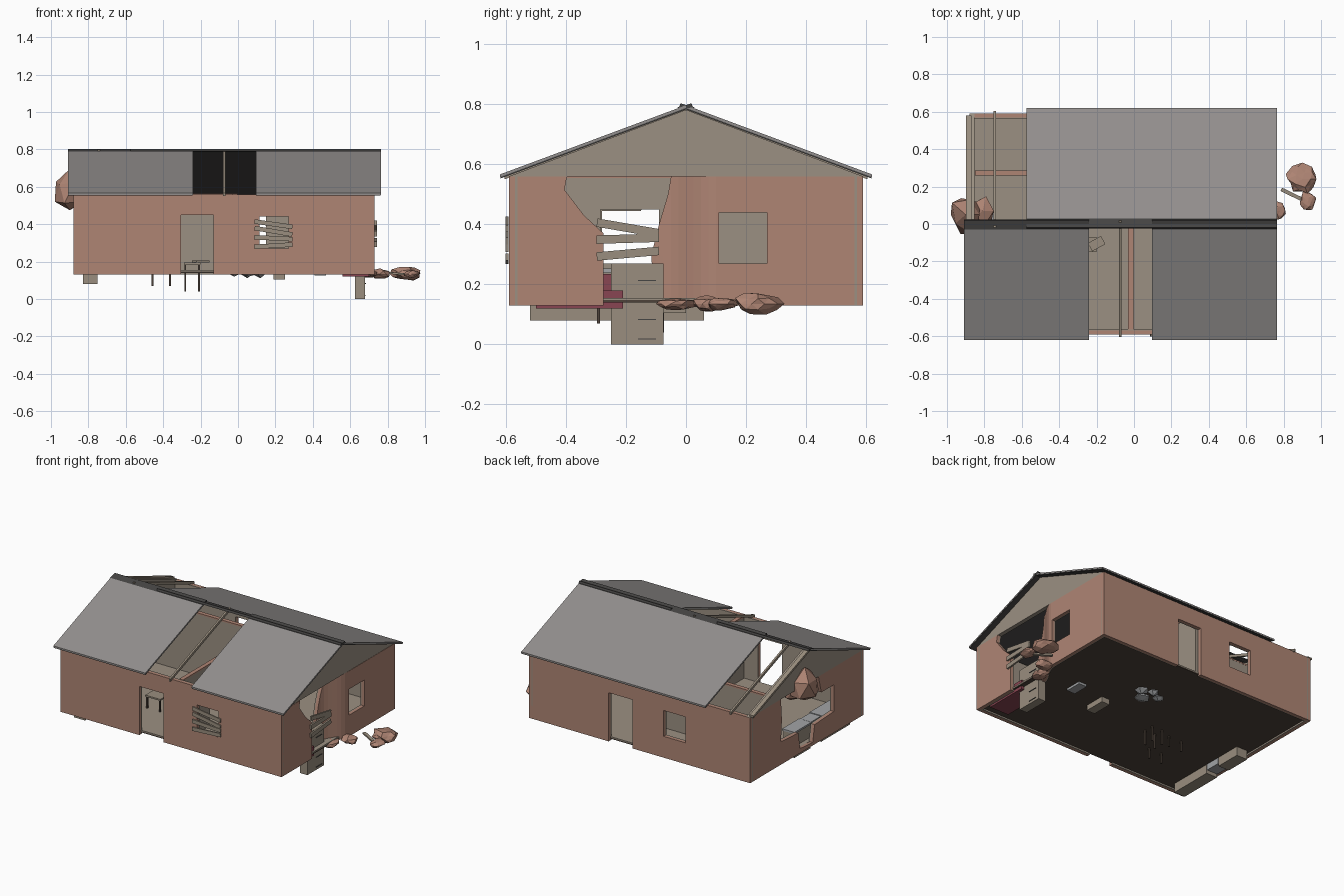
import bpy, bmesh, math, random
from mathutils import Matrix, Vector

if "Cube" in bpy.data.objects:
    bpy.data.objects.remove(bpy.data.objects["Cube"])

random.seed(4)

def mat(name, rgb):
    m = bpy.data.materials.new(name)
    m.diffuse_color = (*rgb, 1)
    m.use_nodes = True
    m.node_tree.nodes["Principled BSDF"].inputs["Base Color"].default_value = m.diffuse_color
    return m

RED = mat("brick", (0.43, 0.235, 0.175))
BEIGE = mat("plaster", (0.33, 0.28, 0.225))
WOOD = mat("old_wood", (0.32, 0.27, 0.21))
BROWN = mat("underfloor", (0.075, 0.055, 0.042))
ROOF = mat("roof_sheet", (0.29, 0.275, 0.27))
DARK = mat("roof_underside", (0.06, 0.058, 0.056))
SOFA = mat("sofa_cloth", (0.25, 0.06, 0.085))
GREY = mat("stone", (0.36, 0.37, 0.38))

# Local profile plane to world: X = profile in y-z, Y = profile in x-z
X = Matrix(((0, 0, 1, 0), (1, 0, 0, 0), (0, 1, 0, 0), (0, 0, 0, 1)))
Y = Matrix(((1, 0, 0, 0), (0, 0, -1, 0), (0, 1, 0, 0), (0, 0, 0, 1)))

def add(name, mesh, material):
    ob = bpy.data.objects.new(name, mesh)
    mesh.materials.clear()
    mesh.materials.append(material)
    bpy.context.collection.objects.link(ob)
    return ob

def prism(name, plane, lo, hi, loops, material):
    """Filled profile (first loop outline, others holes) from lo to hi along the plane normal."""
    cu = bpy.data.curves.new(name, 'CURVE')
    cu.dimensions, cu.fill_mode, cu.extrude = '2D', 'BOTH', (hi - lo) / 2
    for pts in loops:
        s = cu.splines.new('POLY')
        s.points.add(len(pts) - 1)
        for p, q in zip(s.points, pts):
            p.co = (q[0], q[1], 0, 1)
        s.use_cyclic_u = True
    tmp = bpy.data.objects.new("tmp", cu)
    bpy.context.collection.objects.link(tmp)
    bpy.context.view_layer.update()
    me = bpy.data.meshes.new_from_object(tmp.evaluated_get(bpy.context.evaluated_depsgraph_get()))
    bpy.data.objects.remove(tmp)
    mid = (lo + hi) / 2
    me.transform(plane)
    me.transform(Matrix.Translation((mid, 0, 0) if plane is X else (0, mid, 0)))
    bm = bmesh.new()
    bm.from_mesh(me)
    bmesh.ops.remove_doubles(bm, verts=bm.verts, dist=1e-5)
    bmesh.ops.recalc_face_normals(bm, faces=bm.faces)
    for f in bm.faces:
        f.smooth = False
    bm.to_mesh(me)
    bm.free()
    return add(name, me, material)

def rect(a, b, c, d):
    return [(a, c), (b, c), (b, d), (a, d)]

def box(name, x, y, z, material, rot=(0, 0, 0)):
    bm = bmesh.new()
    bmesh.ops.create_cube(bm, size=1)
    me = bpy.data.meshes.new(name)
    bmesh.ops.scale(bm, vec=(x[1] - x[0], y[1] - y[0], z[1] - z[0]), verts=bm.verts)
    bm.to_mesh(me)
    bm.free()
    ob = add(name, me, material)
    ob.location = (sum(x) / 2, sum(y) / 2, sum(z) / 2)
    ob.rotation_euler = rot
    return ob

def rock(name, loc, size, material, sub=1):
    bm = bmesh.new()
    bmesh.ops.create_icosphere(bm, subdivisions=sub, radius=1)
    for v in bm.verts:
        k = random.uniform(0.72, 1.05)
        v.co = Vector(c * s * k for c, s in zip(v.co, size))
    me = bpy.data.meshes.new(name)
    bm.to_mesh(me)
    bm.free()
    add(name, me, material).location = loc

# Walls: brick skin outside, plaster inside, with openings
def wall(name, plane, at, side, loops, dent=False):
    for part, a, b, m in (("brick", 0, 0.02, RED), ("plaster", 0.02, 0.028, BEIGE)):
        lo, hi = sorted((at - side * a, at - side * b))
        ob = prism(f"{name}_{part}", plane, lo, hi, loops, m)
        if dent:  # wall pushed inwards beside the breach
            bm = bmesh.new()
            bm.from_mesh(ob.data)
            for i in range(9):
                bmesh.ops.bisect_plane(bm, geom=bm.verts[:] + bm.edges[:] + bm.faces[:],
                                       plane_co=(0, -0.1 + i * 0.025, 0), plane_no=(0, 1, 0))
            for v in bm.verts:
                if -0.2 < v.co.y < 0.1:
                    t = min(1, (0.1 - v.co.y) / 0.19)
                    v.co.x -= 0.08 * t * t * (3 - 2 * t)
            bm.to_mesh(ob.data)
            bm.free()

B, T = 0.13, 0.56
wall("front_wall", Y, -0.59, -1, [
    [(-0.88, B), (-0.305, B), (-0.305, 0.45), (-0.13, 0.45), (-0.13, B), (0.73, B), (0.73, T), (-0.88, T)],
    rect(0.115, 0.27, 0.27, 0.44)])
wall("back_wall", Y, 0.59, 1, [
    [(-0.88, B), (-0.025, B), (-0.025, 0.45), (0.15, 0.45), (0.15, B), (0.73, B), (0.73, T), (-0.88, T)],
    rect(-0.41, -0.25, 0.27, 0.44)])
wall("right_wall", X, 0.73, 1, [
    [(-0.59, B), (-0.275, B), (-0.275, 0.37), (-0.34, 0.43), (-0.405, 0.515), (-0.40, 0.545), (-0.395, T), (-0.59, T)]])
wall("right_wall_far", X, 0.73, 1, [
    [(-0.11, B), (0.59, B), (0.59, T), (-0.05, T), (-0.06, 0.5), (-0.09, 0.4), (-0.115, 0.3)],
    rect(0.11, 0.27, 0.27, 0.44)], dent=True)
wall("left_wall", X, -0.88, -1, [
    [(-0.59, B), (0.59, B), (0.59, T), (0.27, T), (0.26, 0.42), (0.27, 0.28), (0.09, 0.27), (0.07, 0.16),
     (-0.06, 0.15), (-0.08, 0.26), (-0.28, 0.27), (-0.28, 0.445), (-0.15, 0.445), (-0.12, T), (-0.59, T)]])

# Gables
for name, lo in (("left_gable", -0.88), ("right_gable", 0.70)):
    prism(name, X, lo, lo + 0.028, [[(-0.59, T), (0.59, T), (0, 0.782)]], BEIGE)

# Floor and partitions
box("floor_underside", (-0.86, 0.71), (-0.57, 0.57), (0.14, 0.147), BROWN)
box("floor_top", (-0.86, 0.71), (-0.57, 0.57), (0.147, 0.154), BEIGE)
prism("long_partition", X, -0.03, -0.005, [
    [(-0.565, 0.15), (-0.285, 0.15), (-0.285, 0.45), (-0.09, 0.45), (-0.09, 0.15), (0.565, 0.15),
     (0.565, T), (-0.565, T)]], BEIGE)
prism("back_partition", Y, 0.26, 0.285, [rect(-0.85, -0.03, 0.15, T)], BEIGE)
box("long_partition_cap", (-0.031, -0.004), (-0.565, 0.565), (0.555, 0.564), RED)
box("back_partition_cap", (-0.85, -0.031), (0.259, 0.286), (0.555, 0.564), RED)

# Roof sheets with dark undersides, ridge strips and bare rafters
def slope(s, top, thick, y0=0.0, y1=0.62):
    z = lambda y: top - y * 0.372
    return [(s * y0, z(y0)), (s * y1, z(y1)), (s * y1, z(y1) - thick), (s * y0, z(y0) - thick)]

for name, s, a, b in (("front_roof_left", -1, -0.91, -0.24), ("front_roof_right", -1, 0.095, 0.765),
                      ("back_roof", 1, -0.575, 0.765)):
    prism(name, X, a, b, [slope(s, 0.797, 0.009)], ROOF)
    prism(name + "_lining", X, a + 0.002, b - 0.002, [slope(s, 0.788, 0.005, 0, 0.618)], DARK)
    prism(name + "_ridge_strip", X, a, b, [[(s * 0.01, 0.785), (s * 0.03, 0.789), (-s * 0.018, 0.803), (-s * 0.024, 0.79)]], DARK)
for i, (s, x) in enumerate(((-1, -0.073), (1, -0.745))):
    prism(f"rafter_{i}", X, x - 0.006, x + 0.006, [slope(s, 0.793, 0.018, -0.02, 0.605)], WOOD)
prism("gable_rafter", X, -0.898, -0.87, [slope(1, 0.79, 0.015, 0, 0.58)], WOOD)

# Boards nailed over the front window and the breach
for i, (z, a) in enumerate(((0.40, 0.14), (0.362, 0.17), (0.325, 0.05), (0.285, -0.06))):
    box(f"window_board_{i}", (0.087, 0.292), (-0.601, -0.592), (z - 0.012, z + 0.012), WOOD, (0, a, 0))
for i, (z, a) in enumerate(((0.388, -0.17), (0.352, 0.03), (0.302, 0.09))):
    box(f"breach_board_{i}", (0.731, 0.742), (-0.298, -0.09), (z - 0.014, z + 0.014), WOOD, (a, 0, 0))

# Sofa and cabinet by the breach
box("sofa_seat", (0.56, 0.70), (-0.50, -0.21), (0.12, 0.18), SOFA)
box("sofa_back", (0.56, 0.60), (-0.50, -0.21), (0.18, 0.235), SOFA)
box("cabinet", (0.625, 0.68), (-0.25, -0.075), (0, 0.27), WOOD)
for i in range(4):
    box(f"drawer_handle_{i}", (0.68, 0.684), (-0.16, -0.10), (0.016 + i * 0.065, 0.020 + i * 0.065), DARK)

# Kitchen counter with stove
box("counter_left", (-0.83, -0.75), (-0.52, -0.22), (0.08, 0.24), WOOD)
box("stove", (-0.83, -0.75), (-0.215, -0.115), (0.10, 0.25), GREY)
box("counter_right", (-0.83, -0.75), (-0.11, 0.06), (0.08, 0.24), WOOD)
for i, (a, b) in enumerate(((-0.525, -0.22), (-0.11, 0.065))):
    box(f"countertop_{i}", (-0.835, -0.745), (a, b), (0.24, 0.252), GREY)

# Table, stool, crate and fallen panel
def table(name, x, y, hw, hd, top, foot):
    box(name + "_top", (x - hw, x + hw), (y - hd, y + hd), (top - 0.01, top), WOOD)
    for i in (-1, 1):
        for j in (-1, 1):
            lx, ly = x + i * (hw - 0.008), y + j * (hd - 0.008)
            box(f"{name}_leg_{i}_{j}", (lx - 0.005, lx + 0.005), (ly - 0.005, ly + 0.005), (foot, top - 0.01), BROWN)

table("table", -0.41, -0.2, 0.055, 0.1, 0.24, 0.07)
table("stool", -0.245, -0.11, 0.045, 0.04, 0.195, 0.04)
box("loose_board", (-0.24, -0.16), (-0.13, -0.08), (0.196, 0.206), WOOD, (0, 0, 0.5))
box("crate", (0.19, 0.25), (-0.14, 0), (0.105, 0.21), WOOD)
box("fallen_panel", (0.41, 0.47), (-0.06, 0.05), (0.125, 0.16), GREY)

# Rubble indoors, outside and hanging on the left wall
for i, (x, y, r) in enumerate(((-0.02, 0.2, 0.05), (0.06, 0.14, 0.06), (0.12, 0.21, 0.055), (0.05, 0.24, 0.04))):
    rock(f"indoor_stone_{i}", (x, y, 0.15), (r, r, 0.038), GREY)
for i, (x, y, a, b, c) in enumerate(((0.9, 0.24, 0.09, 0.085, 0.042), (0.93, 0.12, 0.045, 0.06, 0.025),
                                     (0.76, 0.07, 0.055, 0.05, 0.03), (0.7, -0.03, 0.05, 0.07, 0.022))):
    rock(f"wall_rubble_{i}", (x, y, 0.135), (a, b, c), RED, 2)
box("rubble_plank", (0.78, 0.94), (0.14, 0.16), (0.13, 0.14), WOOD, (0, 0.08, -0.45))
rock("hanging_chunk", (-0.9, 0.05, 0.57), (0.1, 0.12, 0.125), RED, 1)
rock("hanging_chunk_small", (-0.81, 0.07, 0.52), (0.07, 0.09, 0.07), RED, 1)
